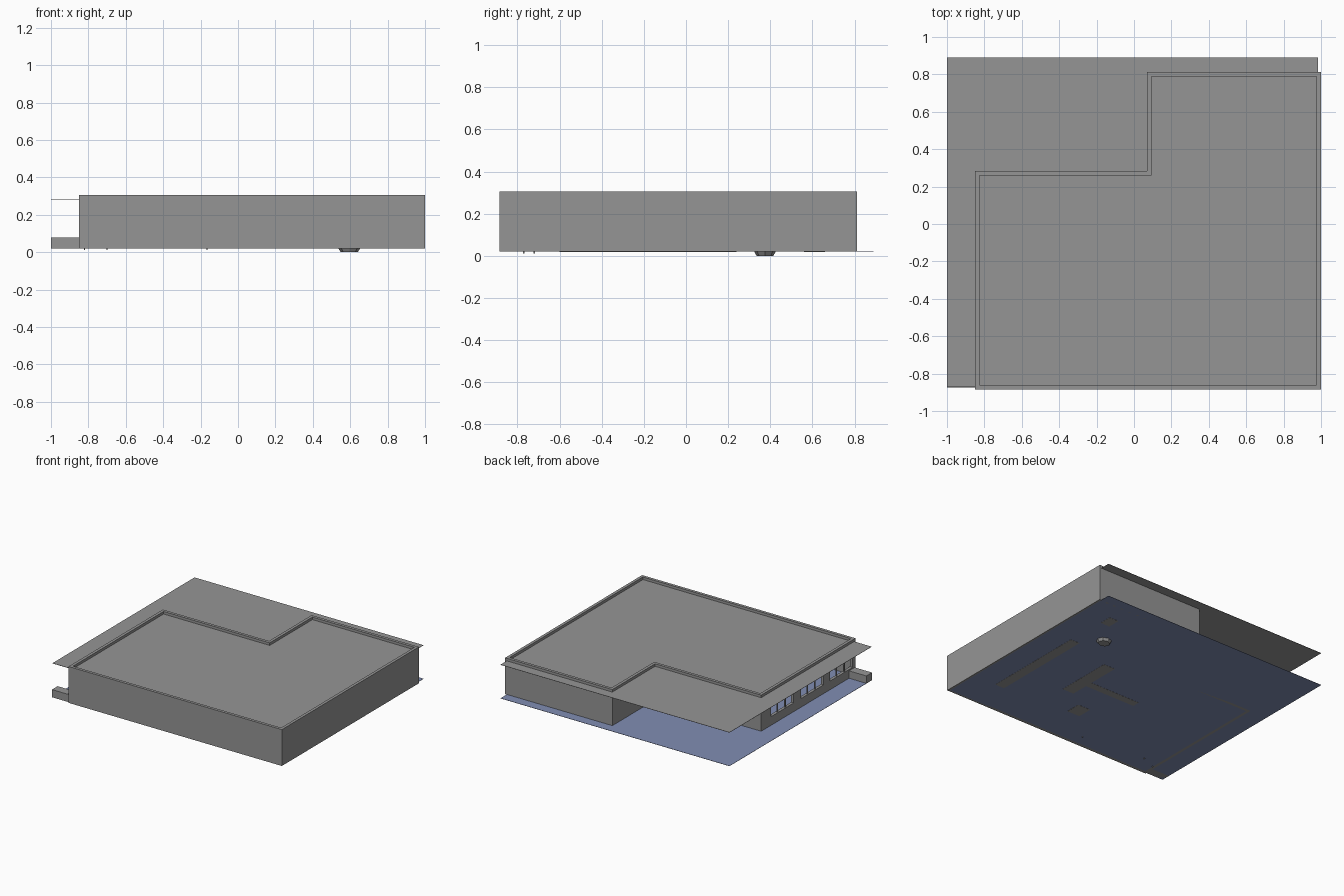
import bpy, bmesh
from mathutils import Vector

if "Cube" in bpy.data.objects:
    bpy.data.objects.remove(bpy.data.objects["Cube"])

def material(name, rgb):
    m = bpy.data.materials.new(name)
    m.diffuse_color = (*rgb, 1)
    m.use_nodes = True
    m.node_tree.nodes["Principled BSDF"].inputs["Base Color"].default_value = m.diffuse_color
    return m

GRAY = material("plaster gray", (0.30, 0.30, 0.30))
BLUE = material("slate blue", (0.22, 0.27, 0.45))

def finish(name, bm, mat):
    bmesh.ops.recalc_face_normals(bm, faces=bm.faces)
    me = bpy.data.meshes.new(name)
    bm.to_mesh(me)
    bm.free()
    me.materials.append(mat)
    ob = bpy.data.objects.new(name, me)
    bpy.context.collection.objects.link(ob)
    return ob

def box(name, x0, x1, y0, y1, z0, z1, mat=GRAY):
    bm = bmesh.new()
    bmesh.ops.create_cube(bm, size=1)
    for v in bm.verts:
        v.co = Vector(((x0 + x1) / 2 + v.co.x * (x1 - x0),
                       (y0 + y1) / 2 + v.co.y * (y1 - y0),
                       (z0 + z1) / 2 + v.co.z * (z1 - z0)))
    return finish(name, bm, mat)

FLOOR, ROOF, TOP, T = 0.02, 0.283, 0.305, 0.023

# Ground and roof slabs
box("ground_slab", -1, 0.985, -0.87, 0.89, FLOOR, FLOOR + 0.002, BLUE)
box("roof_slab", -1, 0.985, -0.87, 0.89, ROOF, ROOF + 0.002)

# L-shaped outer walls: a ring between the outer and inner outlines, raised
X0, X1, XN, Y0, Y1, YN = -0.85, 1.0, 0.07, -0.885, 0.812, 0.283
def outline(t):
    return [(X0 + t, Y0 + t), (X1 - t, Y0 + t), (X1 - t, Y1 - t),
            (XN + t, Y1 - t), (XN + t, YN - t), (X0 + t, YN - t)]

bm = bmesh.new()
outer, inner = [[bm.verts.new((x, y, FLOOR)) for x, y in outline(t)] for t in (0, T)]
ring = [bm.faces.new((outer[i], outer[(i + 1) % 6], inner[(i + 1) % 6], inner[i]))
        for i in range(6)]
up = bmesh.ops.extrude_face_region(bm, geom=ring)["geom"]
bmesh.ops.translate(bm, vec=(0, 0, TOP - FLOOR),
                    verts=[g for g in up if isinstance(g, bmesh.types.BMVert)])
if not any(f.calc_center_median().z < FLOOR + 1e-4 for f in bm.faces):
    for i in range(6):
        bm.faces.new((outer[i], inner[i], inner[(i + 1) % 6], outer[(i + 1) % 6]))
walls = finish("outer_walls", bm, GRAY)

# Three windows cut through the left wall, each with slim bars
WZ0, WZ1 = 0.09, 0.21
for i, yc in enumerate((0.02, -0.35, -0.71)):
    cutter = box("window_cutter", X0 - 0.05, X0 + 0.06, yc - 0.14, yc + 0.14, WZ0, WZ1)
    cutter.hide_render = True
    mod = walls.modifiers.new("window", 'BOOLEAN')
    mod.operation, mod.object, mod.solver = 'DIFFERENCE', cutter, 'EXACT'
    bpy.context.view_layer.objects.active = walls
    bpy.ops.object.modifier_apply(modifier=mod.name)
    bpy.data.objects.remove(cutter)
    for k in (-0.047, 0.047):
        box("window_bar", X0 + 0.006, X0 + 0.016, yc + k - 0.004, yc + k + 0.004, WZ0, WZ1)

# Low wall stub at the front left
box("low_wall", -1, X0 + 0.005, -0.875, -0.805, FLOOR, 0.08)

# Furniture, its base showing just below the ground slab
for name, x0, x1, y0, y1, h in (
        ("long_counter", 0.71, 0.79, -0.60, 0.24, 0.08),
        ("table", 0.28, 0.38, -0.34, 0.12, 0.08),
        ("side_bench", -0.16, 0.28, -0.20, -0.14, 0.06),
        ("cabinet", 0.04, 0.15, -0.56, -0.44, 0.10),
        ("shelf", 0.70, 0.78, 0.56, 0.66, 0.10)):
    box(name, x0, x1, y0, y1, FLOOR - 0.001, h)

# Thin feet poking through the ground
for x, y in ((-0.82, -0.77), (-0.70, -0.72), (-0.165, -0.77)):
    box("thin_foot", x - 0.003, x + 0.003, y - 0.003, y + 0.003, 0.012, 0.06)

# Faceted rounded lump under the floor
bm = bmesh.new()
bmesh.ops.create_cone(bm, cap_ends=True, segments=8, radius1=0.045, radius2=0.065, depth=0.03)
for v in bm.verts:
    v.co = Vector((v.co.x + 0.595, v.co.y * 0.88 + 0.375, v.co.z + 0.015))
finish("floor_lump", bm, GRAY)
